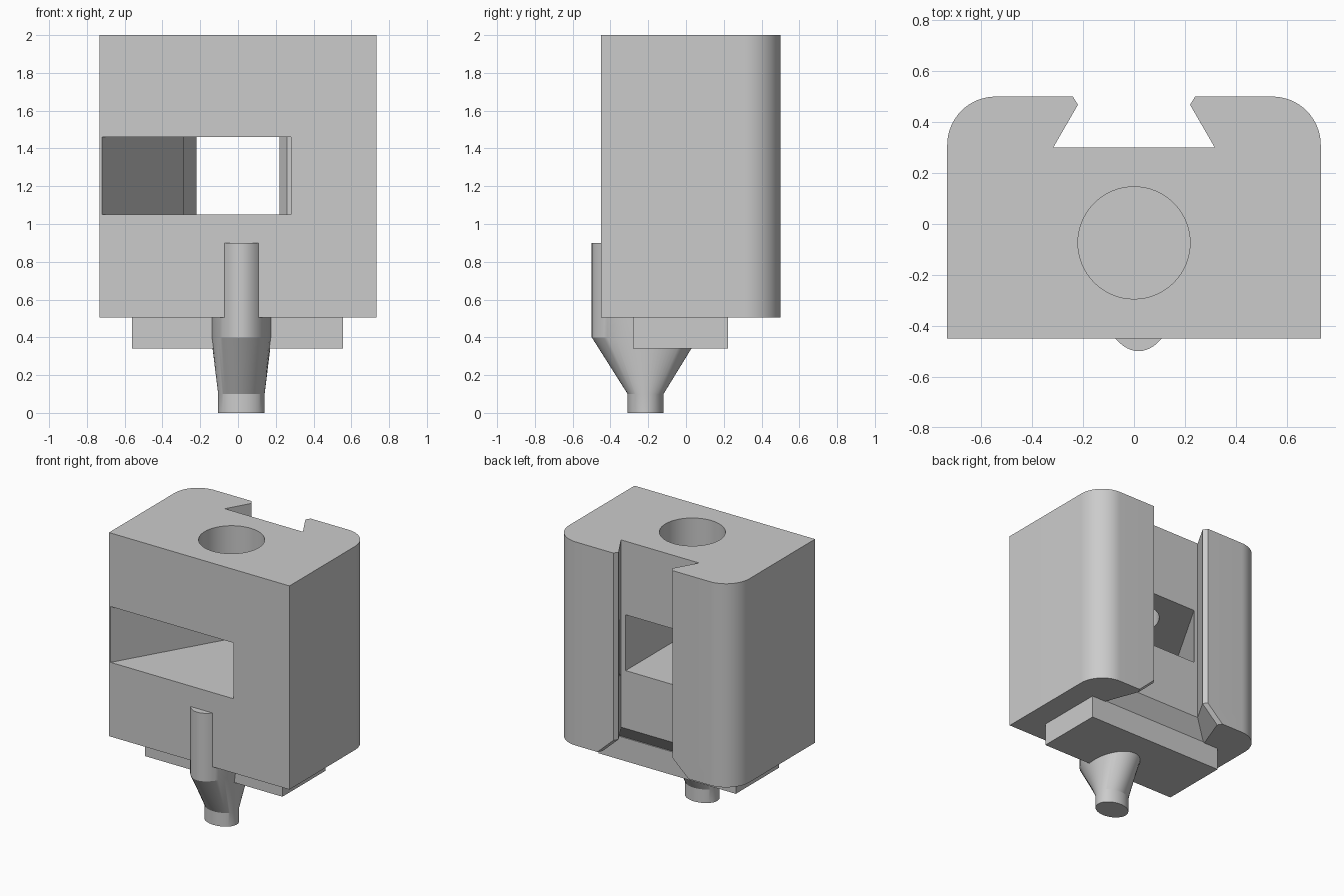
import bpy, bmesh, math

default = bpy.data.objects.get("Cube")
if default:
    bpy.data.objects.remove(default)

grey = bpy.data.materials.new("plain grey")
grey.use_nodes = True
grey.diffuse_color = (0.6, 0.6, 0.6, 1)
grey.node_tree.nodes["Principled BSDF"].inputs["Base Color"].default_value = (0.6, 0.6, 0.6, 1)


def loft(name, sections):
    """Solid through stacked outlines, given as (outline, z) from bottom to top."""
    bm = bmesh.new()
    rings = [[bm.verts.new((x, y, z)) for x, y in outline] for outline, z in sections]
    for low, high in zip(rings, rings[1:]):
        for i in range(len(low)):
            j = (i + 1) % len(low)
            bm.faces.new((low[i], low[j], high[j], high[i]))
    bm.faces.new(rings[0][::-1])
    bm.faces.new(rings[-1])
    bmesh.ops.recalc_face_normals(bm, faces=bm.faces)
    mesh = bpy.data.meshes.new(name)
    bm.to_mesh(mesh)
    bm.free()
    mesh.materials.append(grey)
    obj = bpy.data.objects.new(name, mesh)
    bpy.context.collection.objects.link(obj)
    return obj


def ellipse(cx, cy, rx, ry, n=64):
    angles = [2 * math.pi * i / n for i in range(n)]
    return [(cx + rx * math.cos(a), cy + ry * math.sin(a)) for a in angles]


def rectangle(x0, x1, y0, y1):
    return [(x0, y0), (x1, y0), (x1, y1), (x0, y1)]


def body_outline(flare_x=0, flare_y=0):
    """Block with rounded back corners and a dovetail slot, mirrored about x = 0."""
    r, w, back, steps = 0.19, 0.733, 0.5, 16
    half = [(w, -0.45)]
    for i in range(steps + 1):
        a = math.pi / 2 * i / steps
        half.append((w - r + r * math.cos(a), back - r + r * math.sin(a)))
    half += [(0.24 + flare_x, back), (0.22 + flare_x, 0.468),
             (0.317 + flare_x, 0.3 - flare_y)]
    return half + [(-x, y) for x, y in reversed(half)]


def cut(target, cutter):
    mod = target.modifiers.new(cutter.name, 'BOOLEAN')
    mod.operation = 'DIFFERENCE'
    mod.solver = 'EXACT'
    mod.object = cutter
    bpy.context.view_layer.objects.active = target
    bpy.ops.object.modifier_apply(modifier=mod.name)
    bpy.data.objects.remove(cutter)


# Main block, its slot flared at the lower entry
body = loft("body", [(body_outline(0.13, 0.09), 0.505),
                     (body_outline(), 0.625), (body_outline(), 2.0)])

# Slanted side window, running from the front face into the slot
slope = 0.435 / 0.75
y0, y1 = -0.55, 0.4
window = [(-0.72 + slope * (y0 + 0.45), y0), (0.28, y0),
          (0.28, y1), (-0.72 + slope * (y1 + 0.45), y1)]
cut(body, loft("window_cutter", [(window, 1.05), (window, 1.46)]))

# Vertical bore from the top down to the window
bore = ellipse(0, -0.074, 0.22, 0.22)
cut(body, loft("bore_cutter", [(bore, 1.25), (bore, 2.1)]))

# Base plate below the block
plate = rectangle(-0.56, 0.557, -0.28, 0.222)
base_plate = loft("base_plate", [(plate, 0.34), (plate, 0.51)])

# Tapered spigot, half buried in the front of the block
tip = ellipse(0.018, -0.214, 0.123, 0.095)
shank = ellipse(0.018, -0.217, 0.16, 0.282)
spigot = loft("spigot", [(tip, 0), (tip, 0.1), (shank, 0.4), (shank, 0.9)])

# Smooth the curved faces, keep the edges sharp
bpy.ops.object.select_all(action='DESELECT')
for obj in (body, base_plate, spigot):
    obj.select_set(True)
bpy.context.view_layer.objects.active = body
bpy.ops.object.shade_smooth_by_angle(angle=math.radians(20))
